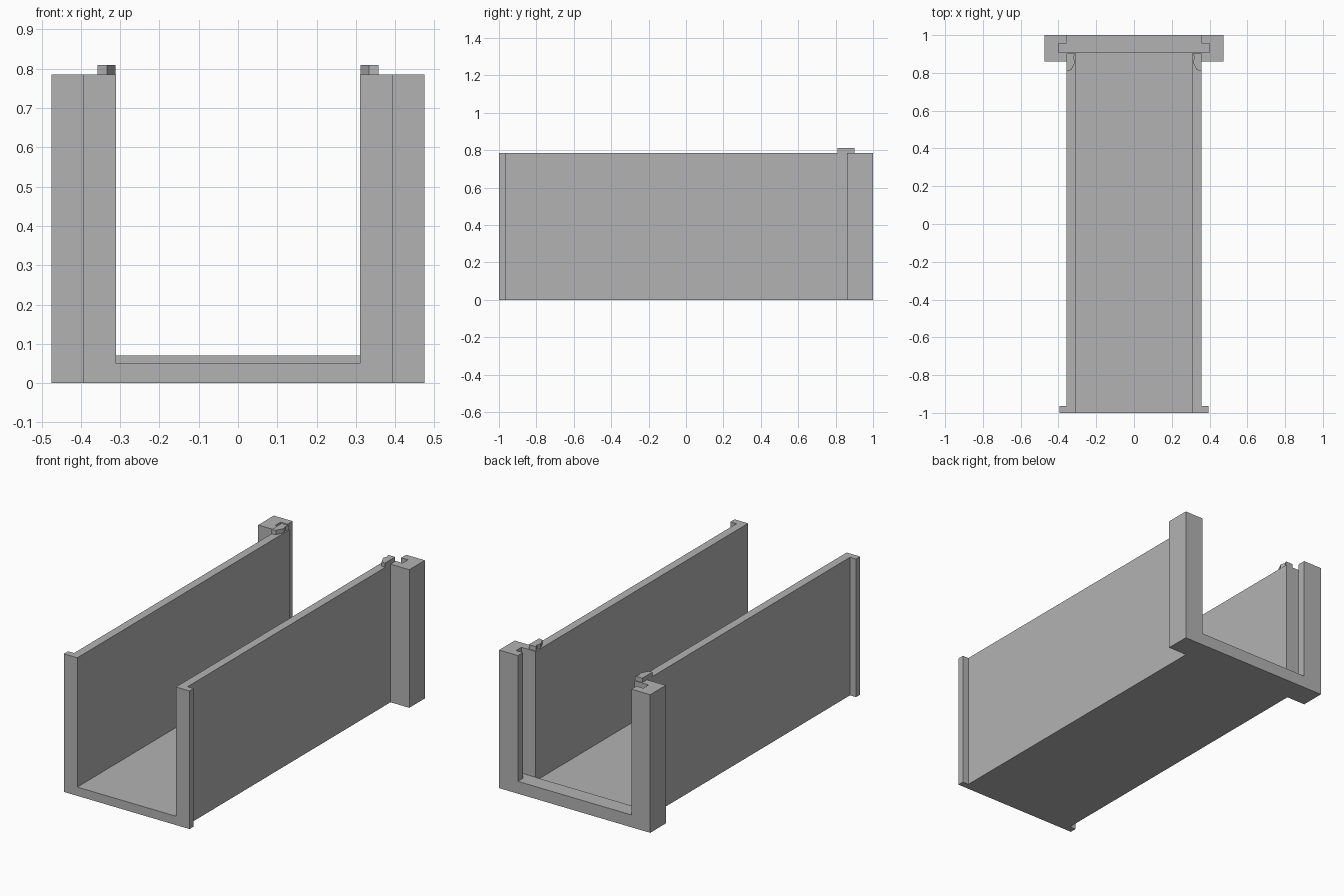
import bpy
import bmesh

cube = bpy.data.objects.get("Cube")
if cube:
    bpy.data.objects.remove(cube, do_unlink=True)

grey = bpy.data.materials.new("plain grey")
grey.use_nodes = True
grey.diffuse_color = (0.45, 0.45, 0.45, 1)
grey.node_tree.nodes["Principled BSDF"].inputs["Base Color"].default_value = grey.diffuse_color


def mirrored(half):
    """Close a right-hand half outline with its reflection across x = 0."""
    return half + [(-x, y) for x, y in reversed(half)]


def prism(name, outline, bottom, top):
    """Extrude a plan outline between two heights."""
    bm = bmesh.new()
    face = bm.faces.new([bm.verts.new((x, y, bottom)) for x, y in outline])
    moved = bmesh.ops.extrude_face_region(bm, geom=[face])["geom"]
    verts = [v for v in moved if isinstance(v, bmesh.types.BMVert)]
    bmesh.ops.translate(bm, vec=(0, 0, top - bottom), verts=verts)
    bmesh.ops.recalc_face_normals(bm, faces=bm.faces)
    mesh = bpy.data.meshes.new(name)
    bm.to_mesh(mesh)
    bm.free()
    mesh.materials.append(grey)
    obj = bpy.data.objects.new(name, mesh)
    bpy.context.collection.objects.link(obj)
    return obj


def carve(target, cutter):
    """Subtract a cutter and discard it."""
    cutter.hide_render = True
    mod = target.modifiers.new("carve", 'BOOLEAN')
    mod.operation = 'DIFFERENCE'
    mod.solver = 'EXACT'
    mod.object = cutter
    bpy.context.view_layer.objects.active = target
    bpy.ops.object.modifier_apply(modifier=mod.name)
    bpy.data.objects.remove(cutter, do_unlink=True)


wall_out, wall_in, height = 0.357, 0.31, 0.785
wall_end = 0.907

# Trough body with narrow front flanges and wide rear posts
trough = prism("trough_body", mirrored([
    (0.395, -1), (0.395, -0.963), (wall_out, -0.963),
    (wall_out, 0.86), (0.475, 0.86), (0.475, 1)]), 0, height)

# Long channel between the walls
carve(trough, prism("channel_cutter", mirrored([
    (wall_in, -1.1), (wall_in, wall_end)]), 0.05, 1))

# Rear opening and gate slots above a raised sill
carve(trough, prism("gate_slot_cutter", mirrored([
    (0.28, 0.8), (0.28, wall_end), (0.40, wall_end),
    (0.40, 0.955), (wall_out, 0.955), (wall_out, 1.1)]), 0.07, 1))

# Small hooked catches on top of the walls
hook = [(wall_out, 0.81), (0.333, 0.815), (0.312, 0.857),
        (0.32, 0.882), (0.312, 0.902), (wall_out, 0.902)]
for side, sign in (("left", 1), ("right", -1)):
    prism(side + "_catch", [(sign * x, y) for x, y in hook], height - 0.01, 0.81)
